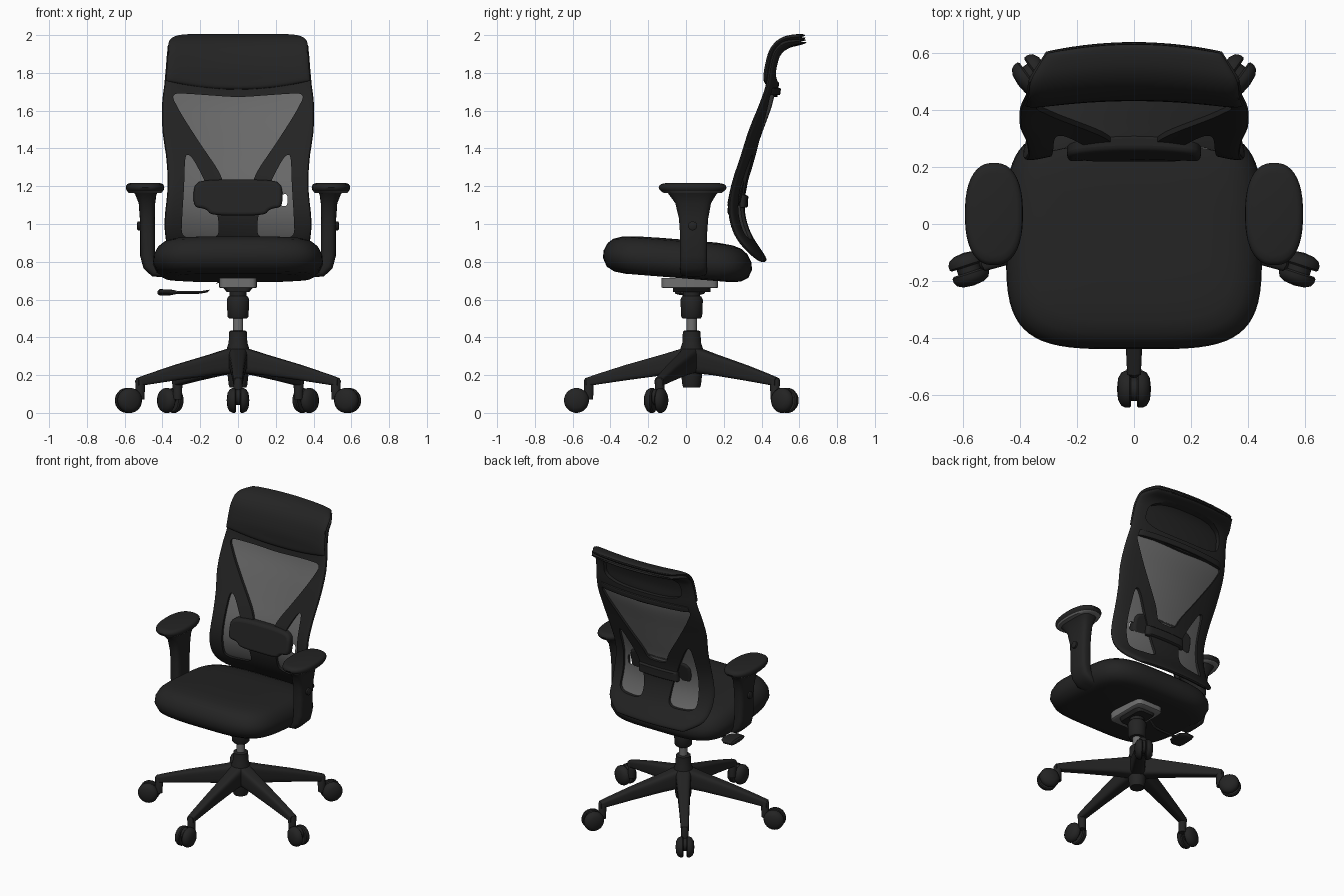
import bpy, bmesh
from math import sin, cos, pi, radians
from mathutils import Vector, Matrix

if "Cube" in bpy.data.objects:
    bpy.data.objects.remove(bpy.data.objects["Cube"])


def material(name, value):
    m = bpy.data.materials.new(name)
    m.use_nodes = True
    col = (value, value, value, 1)
    m.diffuse_color = col
    m.node_tree.nodes["Principled BSDF"].inputs["Base Color"].default_value = col
    return m


BLACK = material("black", 0.017)
MESH = material("mesh grey", 0.14)
METAL = material("metal grey", 0.16)


def loft(name, rings, mat, matrix=None):
    """Skin a list of equal point rings and cap both ends."""
    bm = bmesh.new()
    rows = [[bm.verts.new(p) for p in ring] for ring in rings]
    n = len(rows[0])
    for a, b in zip(rows, rows[1:]):
        for i in range(n):
            j = (i + 1) % n
            bm.faces.new((a[i], a[j], b[j], b[i]))
    bm.faces.new(rows[0])
    bm.faces.new(rows[-1])
    bmesh.ops.remove_doubles(bm, verts=bm.verts, dist=1e-5)
    bmesh.ops.recalc_face_normals(bm, faces=bm.faces)
    if matrix:
        bm.transform(matrix)
    me = bpy.data.meshes.new(name)
    bm.to_mesh(me)
    bm.free()
    ob = bpy.data.objects.new(name, me)
    bpy.context.collection.objects.link(ob)
    me.materials.append(mat)
    smooth(ob)
    return ob


def activate(ob):
    bpy.ops.object.select_all(action='DESELECT')
    ob.select_set(True)
    bpy.context.view_layer.objects.active = ob


def smooth(ob):
    activate(ob)
    bpy.ops.object.shade_smooth_by_angle(angle=radians(40))


def spow(v, e):
    return abs(v) ** e * (1 if v >= 0 else -1)


def ring(c, a, b, power=2.0, n=24):
    """Superellipse ring around c with half axes a and b."""
    c, a, b = Vector(c), Vector(a), Vector(b)
    angles = [2 * pi * (i + 0.5) / n for i in range(n)]
    return [c + a * spow(cos(t), 2 / power) + b * spow(sin(t), 2 / power) for t in angles]


def lathe(name, profile, mat, matrix=None, n=24):
    """Revolve (radius, height) pairs around z."""
    rings = [ring((0, 0, z), (r, 0, 0), (0, r, 0), n=n) for r, z in profile]
    return loft(name, rings, mat, matrix)


# ---- five-star base with twin-wheel casters
CY = 0.03
CENTRE = Matrix.Translation((0, CY, 0))
lathe("base_hub", [(.045, .135), (.05, .15), (.06, .24), (.06, .34), (.05, .37), (.047, .43), (.04, .435)], BLACK, CENTRE)
LEG = [(0, .285, .052, .072), (.15, .255, .043, .056), (.35, .213, .033, .041), (.5, .178, .027, .028), (.56, .163, .024, .022)]
WHEEL = [(0, .01), (.06, .01), (.066, .016), (.066, .03), (.058, .045), (.038, .056), (0, .06)]
for i in range(5):
    turn = CENTRE @ Matrix.Rotation(radians(-90 + 72 * i), 4, 'Z')
    loft(f"base_leg_{i}", [ring((r, 0, z), (0, w, 0), (0, 0, h), 4) for r, z, w, h in LEG], BLACK, turn)
    lathe(f"caster_stem_{i}", [(.024, .07), (.026, .17), (.018, .185)], BLACK,
          turn @ Matrix.Translation((.545, 0, 0)), 16)
    axle = turn @ Matrix.Translation((.61, 0, .066)) @ Matrix.Rotation(pi / 2, 4, 'X')
    for side in (1, -1):
        lathe(f"caster_wheel_{i}_{side}", [(r, side * z) for r, z in WHEEL], BLACK, axle)
    lathe(f"caster_hood_{i}", [(.042, -.012), (.042, .012)], BLACK, axle @ Matrix.Translation((0, .018, 0)))

# ---- gas lift and tilt mechanism
lathe("lift_rod", [(.028, .42), (.028, .52)], METAL, CENTRE)
lathe("lift_sleeve", [(.048, .5), (.056, .51), (.06, .6), (.052, .615), (.045, .62), (.045, .67)], BLACK, CENTRE)
loft("mechanism_block", [ring((0, CY, z), (w, 0, 0), (0, .1, 0), 6) for z, w in ((.64, .06), (.665, .08))], BLACK)
loft("mechanism_plate", [ring((0, .02, z), (w, 0, 0), (0, w + .05, 0), 8)
                         for z, w in ((.66, .092), (.665, .1), (.715, .1))], METAL)

# ---- tilt lever
LEVER = [(-.06, .71), (-.11, .69), (-.155, .645), (-.2, .638), (-.36, .636)]
loft("lever_rod", [ring((x, .02, z), (.008, 0, .008), (0, .011, 0), n=10) for x, z in LEVER], BLACK)
loft("lever_paddle", [ring((x, .02, .638), (0, w, 0), (0, 0, h), 2.5) for x, w, h in
                      ((-.425, .05, .008), (-.415, .075, .017), (-.36, .08, .016), (-.325, .05, .009))], BLACK)

# ---- seat cushion
SEAT = [(.735, .12), (.742, .06), (.765, .02), (.81, 0), (.85, .004), (.89, .025),
        (.915, .055), (.93, .1), (.938, .18), (.94, .3)]
rings = []
for z, inset in SEAT:
    pts = ring((0, -.045, z), (.45 - inset, 0, 0), (0, .395 - inset, 0), 4, 64)
    rings.append([Vector((p.x, p.y, p.z - .08 * (p.y + .3))) for p in pts])
loft("seat_cushion", rings, BLACK)

# ---- armrests: x, y, z, tilt in degrees, half thickness, half depth
ARM = [(.49, .035, 1.178, 0, .068, .145), (.488, .035, 1.155, 0, .056, .125), (.482, .038, 1.11, 0, .044, .095),
       (.48, .04, 1.03, 0, .04, .078), (.478, .04, .95, 0, .04, .072), (.478, .04, .83, 0, .04, .072),
       (.468, .04, .785, 30, .038, .072), (.44, .04, .755, 65, .036, .07), (.33, .04, .747, 90, .034, .07)]
PAD = [(1.172, .9), (1.18, .97), (1.192, 1), (1.204, .98), (1.212, .92), (1.216, .8)]
for s, side in ((1, "left"), (-1, "right")):
    loft(f"arm_post_{side}", [ring((s * x, y, z), (s * a * cos(radians(t)), 0, -a * sin(radians(t))), (0, b, 0), 3.5)
                              for x, y, z, t, a, b in ARM], BLACK)
    loft(f"arm_pad_{side}", [ring((s * .492, .035, z), (.102 * k, 0, 0), (0, .18 * k, 0), 2.4, 40)
                             for z, k in PAD], BLACK)
    loft(f"arm_pad_plate_{side}", [ring((s * .492, .035, z), (.102 * k, 0, 0), (0, .18 * k, 0), 2.4, 40)
                                   for z, k in ((1.165, .86), (1.173, .93))], METAL)
    lathe(f"arm_button_{side}", [(.024, 0), (.024, .018), (.018, .022)], BLACK,
          Matrix.Translation((s * .512, .035, .99)) @ Matrix.Rotation(s * pi / 2, 4, 'Y'), 16)

# ---- backrest surface: y, z, half width, sideways curvature
BACK = [(.405, .79, .26, .3), (.36, .85, .36, .35), (.31, .93, .385, .4), (.277, 1.03, .388, .4), (.272, 1.13, .378, .4),
        (.29, 1.23, .372, .4), (.335, 1.36, .38, .4), (.385, 1.5, .4, .4), (.435, 1.64, .402, .35), (.452, 1.74, .39, .25),
        (.458, 1.83, .382, .2), (.49, 1.92, .375, .25), (.55, 1.972, .365, .3), (.635, 1.988, .31, .35)]


def spine(s):
    """Smooth interpolation along the backrest rows."""
    top = len(BACK) - 1
    s = min(max(s, 0), top)
    i = min(int(s), top - 1)
    f = s - i
    a, b, c, d = (BACK[min(max(i + k, 0), top)] for k in (-1, 0, 1, 2))
    return [.5 * (2 * q + (r - p) * f + (2 * p - 5 * q + 4 * r - t) * f * f + (3 * q - p - 3 * r + t) * f ** 3)
            for p, q, r, t in zip(a, b, c, d)]


def surf(u, s, depth):
    y, z, w, k = spine(s)
    lo, hi = spine(s - .05), spine(s + .05)
    ty, tz = Vector((hi[0] - lo[0], hi[1] - lo[1])).normalized()
    return Vector((u * w, y - k * (u * w) ** 2 + tz * depth, z - ty * depth))


def shell(name, s_of, mat, depth, half, width=1.0, rows=48, cols=20):
    """Rounded slab that follows the backrest surface."""
    us = [sin(pi / 2 * (2 * i / cols - 1)) for i in range(cols + 1)]
    path = [(u, -1) for u in us] + [(u, 1) for u in us[-2:0:-1]]
    rings = []
    for j in range(rows + 1):
        f = (1 - cos(pi * j / rows)) / 2
        end = max(.25, (1 - abs(2 * f - 1) ** 16) ** .5)
        rings.append([surf(u * width, s_of(f, u), depth + d * half * end * (1 - abs(u) ** 14) ** .5)
                      for u, d in path])
    return loft(name, rings, mat)


def prism(name, outline, y0, y1, mat):
    """Extrude a corner-smoothed front outline along y."""
    for _ in range(3):
        pairs = list(zip(outline, outline[1:] + outline[:1]))
        outline = [(p[0] * a + q[0] * (1 - a), p[1] * a + q[1] * (1 - a)) for p, q in pairs for a in (.8, .2)]
    return loft(name, [[(x, y, z) for x, z in outline] for y in (y0, y1)], mat)


def cut(ob, outline):
    cutter = prism("cutter", outline, -.2, 1, BLACK)
    cutter.hide_render = True
    activate(ob)
    mod = ob.modifiers.new("opening", 'BOOLEAN')
    mod.operation, mod.solver, mod.object = 'DIFFERENCE', 'EXACT', cutter
    bpy.ops.object.modifier_apply(modifier=mod.name)
    bpy.data.objects.remove(cutter)


frame = shell("back_frame", lambda f, u: 13 * f, BLACK, .02, .02)
half = [(.36, 1.695), (.3, 1.58), (.2, 1.425), (.1, 1.28), (.07, 1.2)]
cut(frame, [(0, 1.67), (.2, 1.685)] + half + [(-x, z) for x, z in half[::-1]] + [(-.2, 1.685)])
for s in (1, -1):
    cut(frame, [(s * x, z) for x, z in ((.28, 1.37), (.285, 1.2), (.295, 1.05), (.3, .92), (.1, .92),
                                       (.105, 1.05), (.16, 1.2), (.245, 1.36))])
cut(frame, [(.31, 1.75), (.29, 1.94), (-.29, 1.94), (-.31, 1.75)])
smooth(frame)

# ---- mesh panel with its small side slot
panel = shell("back_mesh", lambda f, u: 1.6 + 7.1 * f, MESH, .02, .003, .94)
cut(panel, [(.225, 1.095), (.225, 1.155), (.262, 1.16), (.262, 1.095)])
smooth(panel)

# ---- headrest cushion and the bar behind its lower edge
shell("headrest_cushion", lambda f, u: 8.7 + .5 * (1 - f) * u * u + 4.25 * f, BLACK, -.004, .017, .985, 32)
shell("headrest_bar", lambda f, u: 8.45 + .4 * f, BLACK, .035, .018, .86, 8)

# ---- lumbar pad and its rear bracket
lumbar = [(.19, 1.235), (.235, 1.2), (.235, 1.09), (.17, 1.08), (.14, 1.045)]
outline = lumbar + [(-x, z) for x, z in lumbar[::-1]]
pad = prism("lumbar_pad", outline, .225, .285, BLACK)
for v in pad.data.vertices:
    v.co.y += .2 * (v.co.z - 1.13) - .25 * v.co.x ** 2 + .012
bevel = pad.modifiers.new("soft_edge", 'BEVEL')
bevel.width, bevel.segments, bevel.limit_method, bevel.angle_limit = .018, 4, 'ANGLE', radians(50)
shell("lumbar_bracket", lambda f, u: 3.55 + .75 * f, BLACK, .035, .022, .4, 10)
